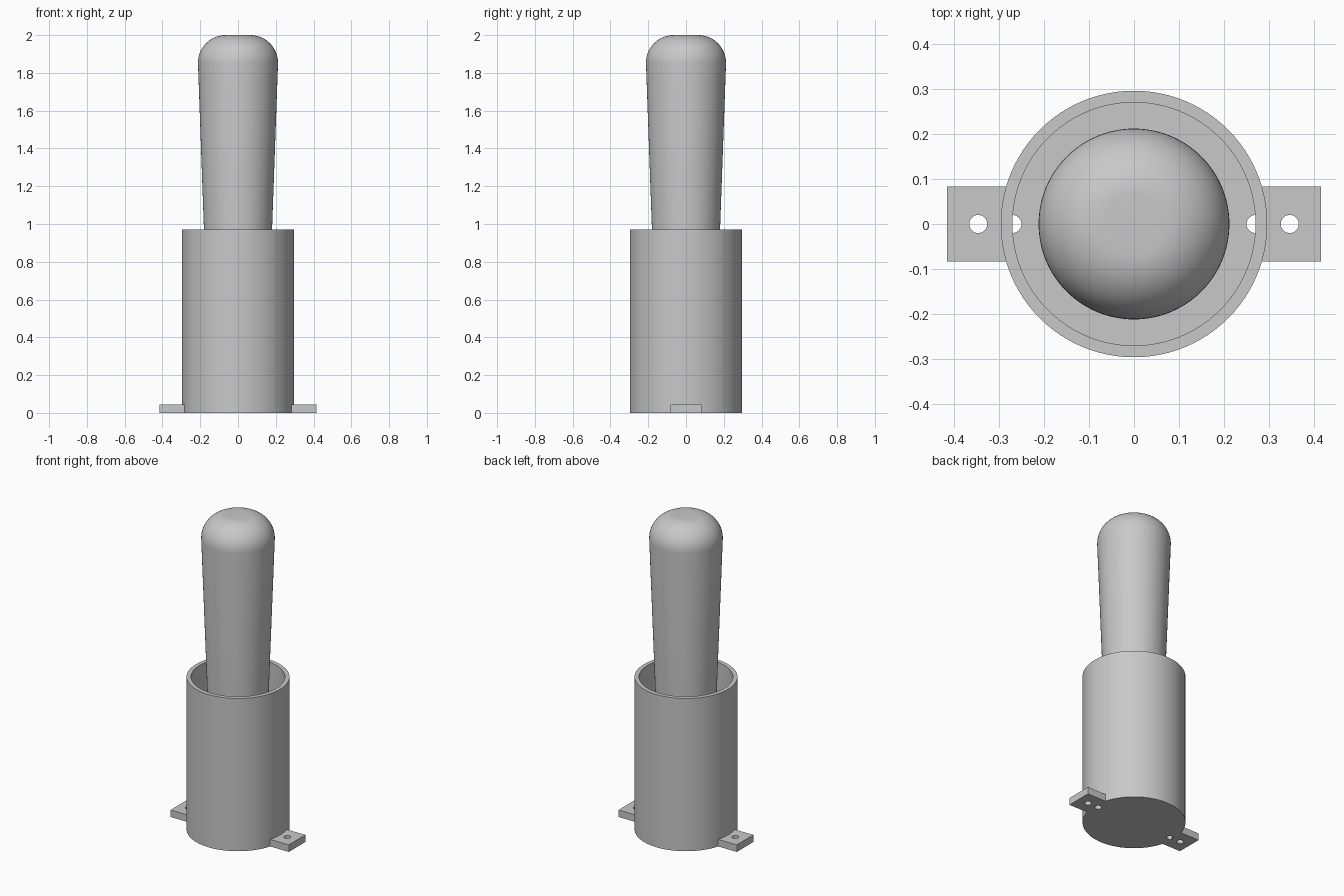
import bpy, bmesh, math

cube = bpy.data.objects.get("Cube")
if cube:
    bpy.data.objects.remove(cube)

grey = bpy.data.materials.new("plain_grey")
grey.use_nodes = True
colour = (0.58, 0.58, 0.58, 1)
grey.diffuse_color = colour
grey.node_tree.nodes["Principled BSDF"].inputs["Base Color"].default_value = colour


def finish(name, bm):
    bmesh.ops.recalc_face_normals(bm, faces=bm.faces)
    mesh = bpy.data.meshes.new(name)
    bm.to_mesh(mesh)
    bm.free()
    mesh.materials.append(grey)
    obj = bpy.data.objects.new(name, mesh)
    bpy.context.collection.objects.link(obj)
    return obj


def lathe(name, profile, steps=96):
    """Revolve (radius, height) points around z."""
    bm = bmesh.new()
    verts = [bm.verts.new((r, 0, z)) for r, z in profile]
    edges = [bm.edges.new(pair) for pair in zip(verts, verts[1:])]
    bmesh.ops.spin(bm, geom=verts + edges, cent=(0, 0, 0), axis=(0, 0, 1),
                   angle=math.tau, steps=steps)
    bmesh.ops.remove_doubles(bm, verts=bm.verts, dist=0.0001)
    return finish(name, bm)


def box(name, x0, x1, half_y, z0, z1):
    bm = bmesh.new()
    bmesh.ops.create_cube(bm, size=1)
    for v in bm.verts:
        v.co = ((x0 + x1) / 2 + v.co.x * (x1 - x0), v.co.y * 2 * half_y,
                (z0 + z1) / 2 + v.co.z * (z1 - z0))
    return finish(name, bm)


def combine(target, other, operation):
    mod = target.modifiers.new(operation, 'BOOLEAN')
    mod.operation = operation
    mod.solver = 'EXACT'
    mod.object = other
    bpy.context.view_layer.objects.active = target
    bpy.ops.object.modifier_apply(modifier=mod.name)
    bpy.data.objects.remove(other)


R, BORE, RIM, FLOOR = 0.296, 0.27, 0.97, 0.045

# Open cup with a solid floor
cup = lathe("cup", [(0, 0), (R, 0), (R, RIM), (BORE, RIM), (BORE, FLOOR), (0, FLOOR)])

# Mounting tabs on both sides, each with an outer and an inner screw hole
for side in (-1, 1):
    x0, x1 = sorted((side * 0.283, side * 0.415))
    combine(cup, box("mounting_tab", x0, x1, 0.083, 0, FLOOR), 'UNION')
for side in (-1, 1):
    for x in (0.346, 0.27):
        hole = lathe("screw_hole", [(0, -0.05), (0.02, -0.05), (0.02, 0.05), (0, 0.05)], 32)
        hole.data.transform(hole.matrix_world.Translation((side * x, 0, 0)))
        combine(cup, hole, 'DIFFERENCE')

# Tapered handle with a rounded top, standing on the cup floor
fillet, top_r = 0.147, 0.212
dome = [(top_r - fillet + fillet * math.cos(a), 2 - fillet + fillet * math.sin(a))
        for a in (math.pi / 2 * i / 14 for i in range(15))]
handle = lathe("handle", [(0, FLOOR), (0.147, FLOOR)] + dome + [(0, 2)])

# Smooth round surfaces, crisp edges
for obj in (cup, handle):
    bpy.ops.object.select_all(action='DESELECT')
    obj.select_set(True)
    bpy.context.view_layer.objects.active = obj
    bpy.ops.object.shade_smooth_by_angle(angle=math.radians(30))
